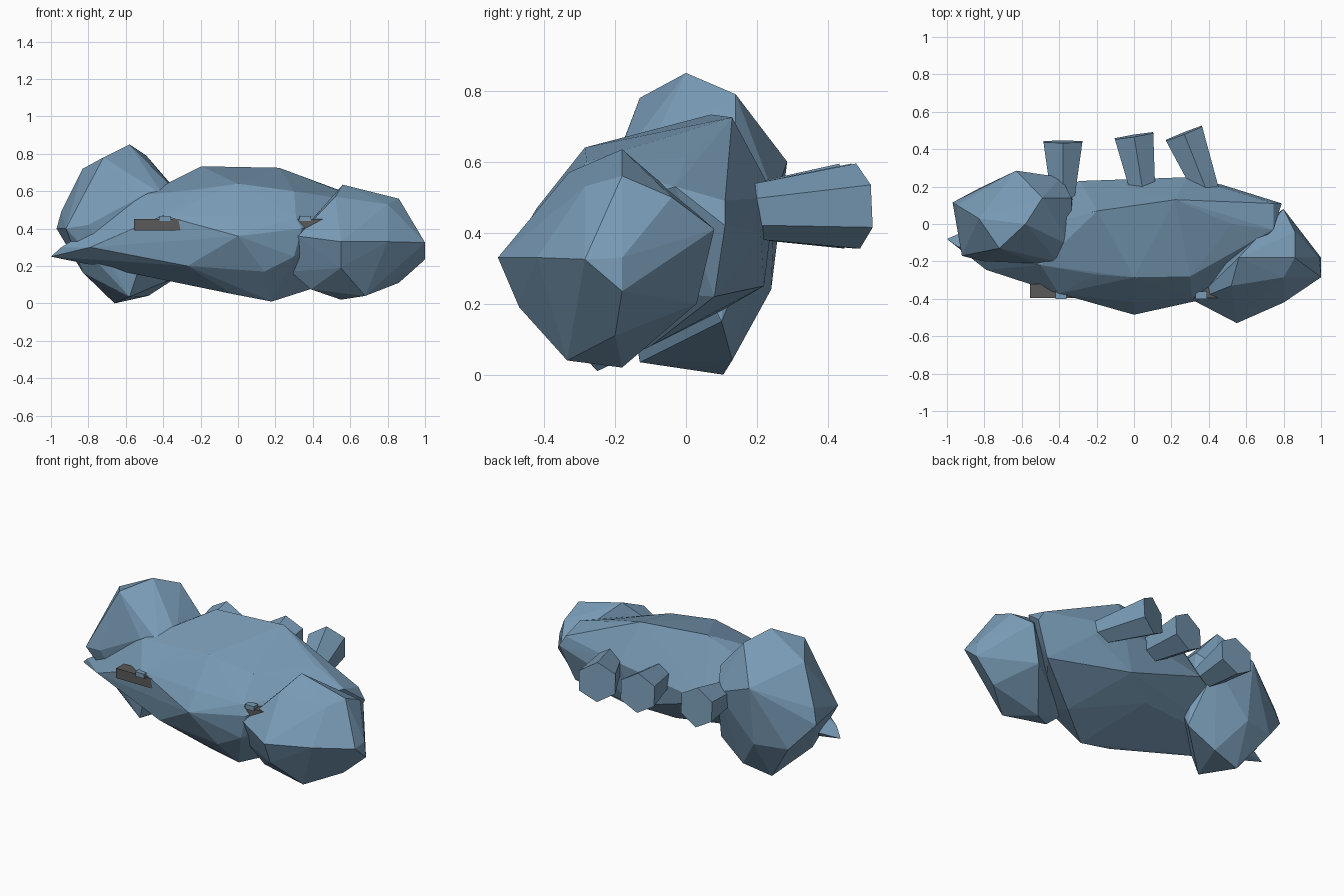
import bpy, bmesh, math
from mathutils import Vector

if "Cube" in bpy.data.objects:
    bpy.data.objects.remove(bpy.data.objects["Cube"])


def material(name, rgb):
    m = bpy.data.materials.new(name)
    m.diffuse_color = (*rgb, 1)
    m.use_nodes = True
    m.node_tree.nodes["Principled BSDF"].inputs["Base Color"].default_value = m.diffuse_color
    return m


STONE = material("blue_grey_stone", (0.19, 0.33, 0.47))
DARK = material("dark_grey", (0.10, 0.10, 0.10))


def finish(name, bm, mat):
    bmesh.ops.recalc_face_normals(bm, faces=bm.faces)
    me = bpy.data.meshes.new(name)
    bm.to_mesh(me)
    bm.free()
    me.materials.append(mat)
    ob = bpy.data.objects.new(name, me)
    bpy.context.collection.objects.link(ob)
    return ob


def boulder(name, corners):
    """Faceted rock: convex skin around a few corner points."""
    bm = bmesh.new()
    for c in corners:
        bm.verts.new(c)
    bmesh.ops.convex_hull(bm, input=bm.verts)
    loose = [v for v in bm.verts if not v.link_faces]
    bmesh.ops.delete(bm, geom=loose, context='VERTS')
    return finish(name, bm, STONE)


def box(name, lo, hi, mat):
    bm = bmesh.new()
    bmesh.ops.create_cube(bm, size=1)
    for v in bm.verts:
        v.co = [l + (c + 0.5) * (h - l) for l, h, c in zip(lo, hi, v.co)]
    return finish(name, bm, mat)


def stub(name, base, tip, r_base, r_tip):
    """Six-sided prism that widens from base to tip."""
    base, tip = Vector(base), Vector(tip)
    axis = (tip - base).normalized()
    side = axis.cross(Vector((0, 0, 1))).normalized()
    up = side.cross(axis)
    bm = bmesh.new()
    rings = []
    for centre, r in ((base, r_base), (tip, r_tip)):
        rings.append([bm.verts.new(centre + r * (math.sin(i * math.pi / 3) * side
                                                 + math.cos(i * math.pi / 3) * up))
                      for i in range(6)])
    a, b = rings
    bm.faces.new(a)
    bm.faces.new(b)
    for i in range(6):
        j = (i + 1) % 6
        bm.faces.new((a[i], a[j], b[j], b[i]))
    return finish(name, bm, STONE)


# long central rock with a pointed left tip
boulder("body_rock", [
    (-1, -.08, .25), (-.945, -.12, .30), (-.79, -.245, .30), (-.56, -.32, .40),
    (-.275, -.405, .42), (0, -.485, .36), (.34, -.41, .40), (-.50, -.22, .58),
    (-.40, -.372, .47), (.31, -.394, .46), (-.27, -.38, .20), (.14, -.40, .17),
    (.30, -.40, .25), (0, -.42, .47), (-.195, .07, .733), (.22, .13, .725),
    (-.2, -.27, .61), (0, -.285, .64), (.3, -.28, .60), (.52, 0, .61),
    (.285, .25, .50), (-.09, .20, .50), (-.29, .23, .40), (.47, .21, .40),
    (.79, .11, .42), (.745, -.03, .53), (.745, .11, .49), (.70, .08, .22),
    (.18, -.25, .01), (-.03, -.25, .05), (-.3, -.2, .14), (.4, -.1, .08),
    (0, .1, .18), (.2, .22, .25), (-.55, -.2, .21)])

# tall rock on the left
boulder("left_rock", [
    (-.58, 0, .85), (-.72, -.13, .78), (-.83, .03, .72), (-.49, .14, .79),
    (-.60, -.18, .645), (-.335, .14, .61), (-.335, -.12, .60), (-.40, -.205, .58),
    (-.63, .285, .60), (-.39, .25, .50), (-.945, .1, .49), (-.97, .115, .40),
    (-.92, -.17, .40), (-.52, -.21, .57), (-.80, -.2, .42), (-.83, -.05, .165),
    (-.66, .105, 0), (-.48, .13, .04), (-.58, -.13, .035), (-.6, 0, .03),
    (-.31, .1, .15), (-.63, .24, .24), (-.83, .19, .24)])

# low rock on the right
boulder("right_rock", [
    (.56, -.18, .635), (.86, -.18, .56), (.86, -.04, .50), (.80, -.285, .53),
    (.55, -.53, .33), (.8, -.42, .33), (1, -.285, .325), (1, -.18, .235),
    (.99, -.18, .33), (.89, -.04, .34), (.86, -.2, .11), (.68, -.335, .04),
    (.55, -.18, .02), (.39, -.3, .075), (.28, -.3, .17), (.32, -.41, .36),
    (.55, -.47, .19), (.8, .08, .41), (.72, .03, .20), (.52, -.33, .57)])

# three flared stubs on the back
for i, (bx, tx, ty) in enumerate(((-.38, -.38, .44), (.06, 0, .472), (.42, .267, .485))):
    stub(f"back_stub_{i + 1}", (bx, .10, .455), (tx, ty, .475), .065, .12)

# dark slots and little studs, one pair each side of the front
for side, slot, stud in (("left", (-.555, -.28), (-.42, -.36)),
                         ("right", (.265, .54), (.33, .39))):
    box(f"{side}_slot", (slot[0], -.395, .39), (slot[1], -.32, .45), DARK)
    box(f"{side}_stud", (stud[0], -.402, .44), (stud[1], -.36, .468), STONE)
